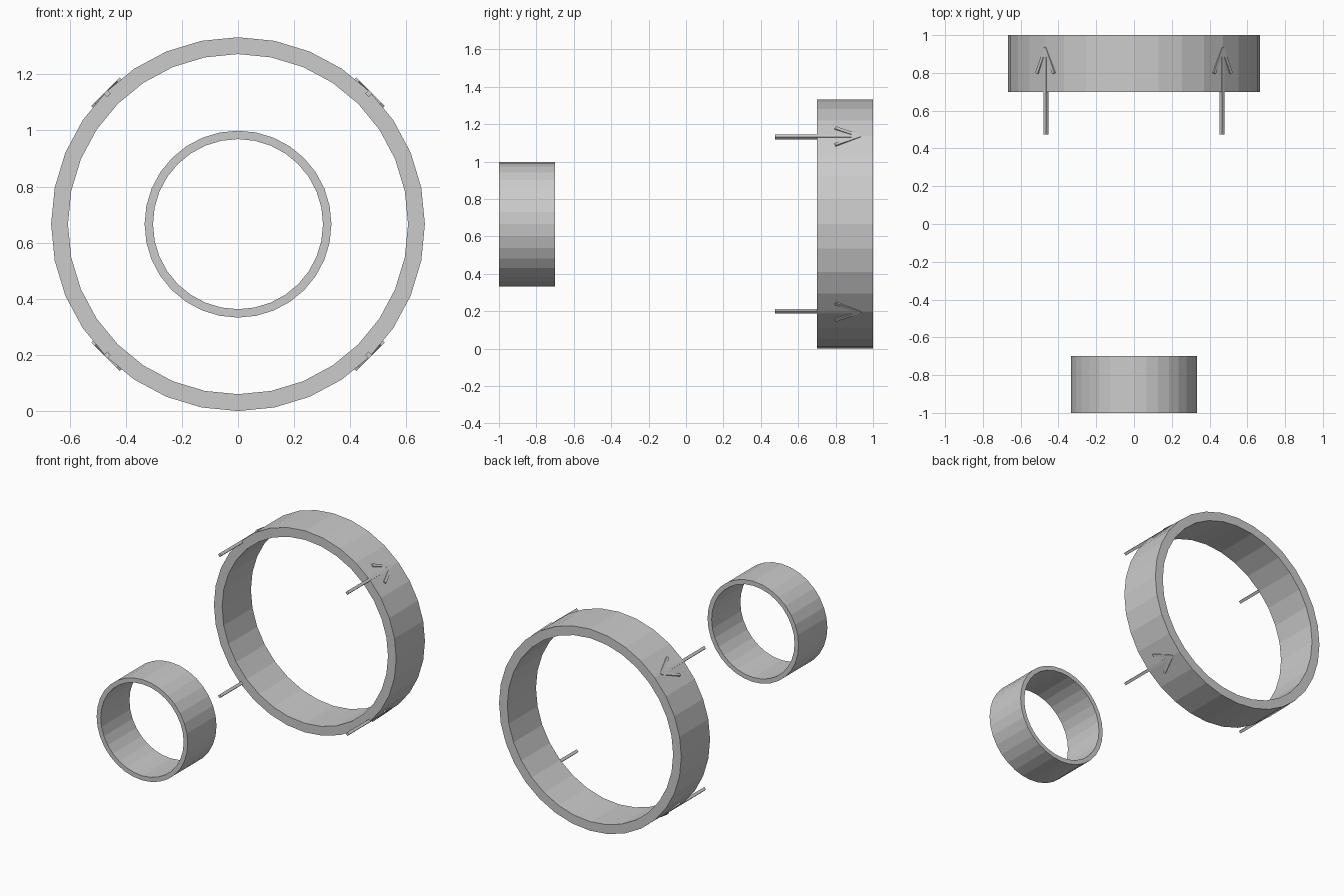
import bpy, bmesh
from math import sin, cos, pi, radians
from mathutils import Matrix, Vector

if "Cube" in bpy.data.objects:
    bpy.data.objects.remove(bpy.data.objects["Cube"])

CENTRE_Z = 0.666
SIDES = 32


def finish(name, bm):
    bmesh.ops.recalc_face_normals(bm, faces=bm.faces[:])
    mesh = bpy.data.meshes.new(name)
    bm.to_mesh(mesh)
    bm.free()
    obj = bpy.data.objects.new(name, mesh)
    bpy.context.collection.objects.link(obj)
    return obj


def ring(name, outer, inner, y0, y1):
    # rectangular section swept around the y axis
    bm = bmesh.new()
    section = [(outer, y0), (outer, y1), (inner, y1), (inner, y0)]
    loops = []
    for i in range(SIDES):
        a = 2 * pi * i / SIDES
        loops.append([bm.verts.new((r * sin(a), y, CENTRE_Z + r * cos(a)))
                      for r, y in section])
    for i in range(SIDES):
        p, q = loops[i], loops[(i + 1) % SIDES]
        for k in range(4):
            n = (k + 1) % 4
            bm.faces.new((p[k], p[n], q[n], q[k]))
    return finish(name, bm)


def bar(bm, tip, angle, length, thick):
    # square bar running back (-y) from the tip, swung by angle about z
    m = (Matrix.Translation(tip) @ Matrix.Rotation(angle, 4, 'Z')
         @ Matrix.Translation((0, -length / 2, 0))
         @ Matrix.Diagonal((thick, length, thick, 1)))
    bmesh.ops.create_cube(bm, size=1, matrix=m)


def arrow(name, angle):
    # shaft and two barbs lying tangent to the large ring
    bm = bmesh.new()
    radius, thick = 0.659, 0.018
    bar(bm, Vector((0, 0.93, radius)), 0, 0.455, thick)
    for s in (-1, 1):
        bar(bm, Vector((-s * 0.002, 0.932, radius)), s * radians(26), 0.15, thick)
    bm.transform(Matrix.Translation((0, 0, CENTRE_Z)) @ Matrix.Rotation(angle, 4, 'Y'))
    return finish(name, bm)


# Rings
ring("small_ring", 0.333, 0.303, -1.0, -0.70)
ring("large_ring", 0.666, 0.606, 0.70, 1.0)

# Four arrows on the diagonals
for i in range(4):
    arrow(f"arrow_{i + 1}", radians(45 + 90 * i))
